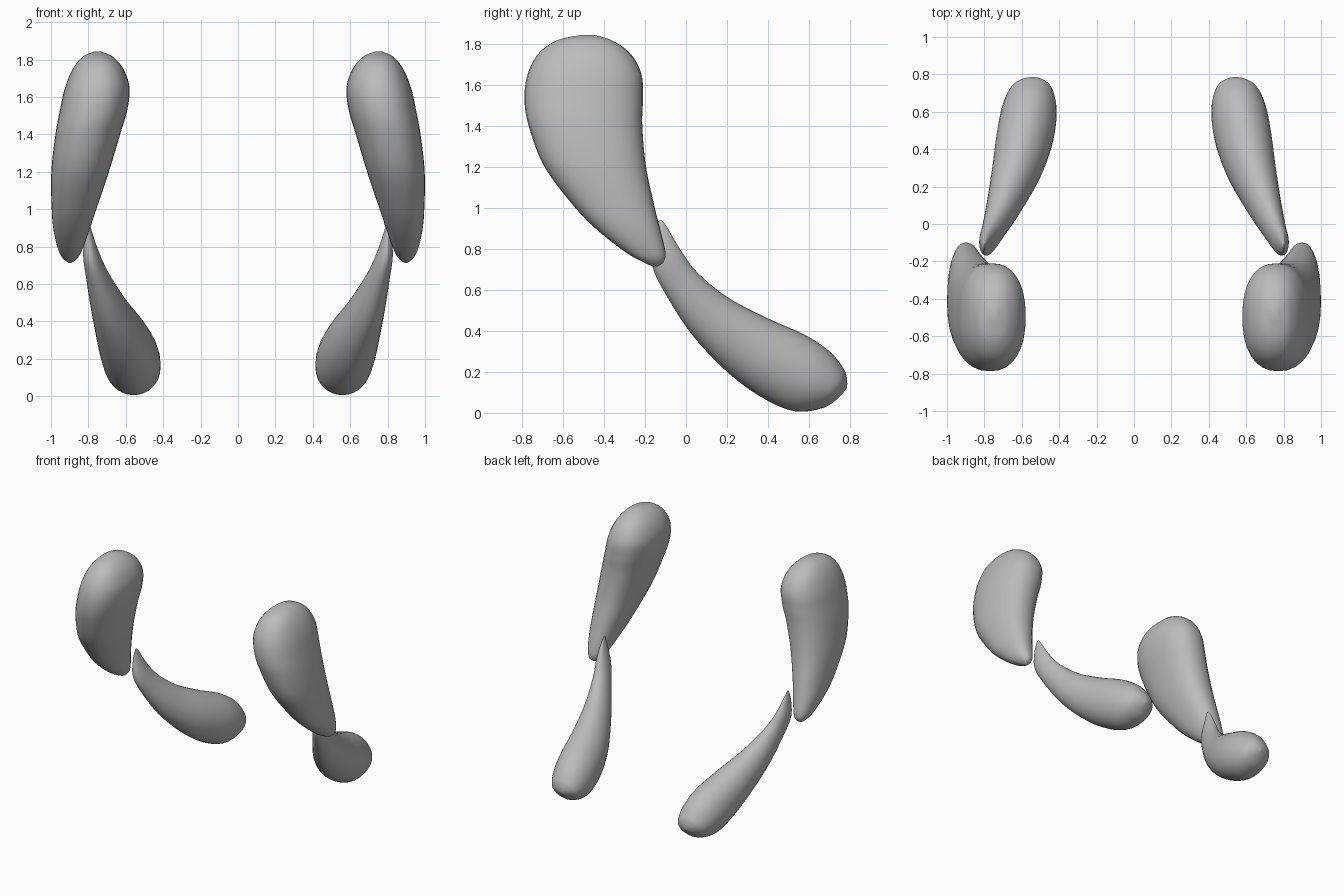
import bpy
import bmesh
from math import cos, sin, pi, copysign
from mathutils import Vector

default_cube = bpy.data.objects.get("Cube")
if default_cube:
    bpy.data.objects.remove(default_cube, do_unlink=True)

SIDES = 32
STEPS = 6

# One plain grey for everything
grey = bpy.data.materials.new("neutral grey")
grey.use_nodes = True
colour = (0.5, 0.5, 0.5, 1)
grey.diffuse_color = colour
grey.node_tree.nodes["Principled BSDF"].inputs["Base Color"].default_value = colour

# Cross-sections: first edge (y, z), opposite edge (y, z), inner x, outer x
UPPER = [
    (-.45, 1.842, -.51, 1.842, .73, .77),
    (-.36, 1.815, -.63, 1.815, .67, .83),
    (-.27, 1.75, -.72, 1.75, .613, .883),
    (-.217, 1.65, -.772, 1.65, .58, .925),
    (-.21, 1.53, -.787, 1.53, .592, .952),
    (-.213, 1.4, -.767, 1.4, .63, .976),
    (-.195, 1.2, -.69, 1.2, .69, .998),
    (-.152, 1, -.54, 1, .757, .996),
    (-.122, .88, -.42, .88, .797, .985),
    (-.1, .78, -.29, .78, .834, .96),
    (-.11, .735, -.21, .735, .86, .935),
    (-.14, .713, -.16, .713, .89, .905),
]
LOWER = [
    (-.12, .94, -.135, .935, .797, .803),
    (-.095, .91, -.16, .85, .783, .815),
    (-.03, .8, -.165, .72, .742, .828),
    (.05, .69, -.1, .58, .685, .812),
    (.2, .565, .03, .38, .588, .786),
    (.4, .46, .2, .2, .485, .758),
    (.58, .38, .37, .075, .427, .735),
    (.7, .3, .53, .008, .414, .707),
    (.765, .22, .67, .025, .437, .664),
    (.783, .175, .745, .075, .48, .61),
    (.786, .14, .783, .12, .53, .55),
]


def smooth_sections(sections):
    """Catmull-Rom interpolation through the cross-sections."""
    pts = [Vector(s) for s in sections]
    pts = [pts[0]] + pts + [pts[-1]]
    result = []
    for p, q, r, s in zip(pts, pts[1:], pts[2:], pts[3:]):
        for i in range(STEPS):
            t = i / STEPS
            result.append(q + (r - p) * (t / 2)
                          + (p * 2 - q * 5 + r * 4 - s) * (t * t / 2)
                          + (q * 3 - p - r * 3 + s) * (t ** 3 / 2))
    return result + [pts[-1]]


def rounded(value, power):
    return copysign(abs(value) ** power, value)


def loft(name, sections, side, power):
    """Skin a closed, smooth lobe over rounded cross-sections."""
    bm = bmesh.new()
    rings = []
    for ya, za, yb, zb, x_in, x_out in smooth_sections(sections):
        middle = Vector(((x_in + x_out) / 2, (ya + yb) / 2, (za + zb) / 2))
        across = Vector(((x_out - x_in) / 2, 0, 0))
        along = Vector((0, (ya - yb) / 2, (za - zb) / 2))
        ring = []
        for k in range(SIDES):
            angle = 2 * pi * k / SIDES
            point = (middle + across * rounded(cos(angle), power)
                     + along * rounded(sin(angle), power))
            point.x *= side
            ring.append(bm.verts.new(point))
        rings.append(ring)
    for a, b in zip(rings, rings[1:]):
        for k in range(SIDES):
            n = (k + 1) % SIDES
            bm.faces.new((a[k], a[n], b[n], b[k]))
    bm.faces.new(rings[0])
    bm.faces.new(rings[-1])
    bmesh.ops.recalc_face_normals(bm, faces=bm.faces)
    for face in bm.faces:
        face.smooth = True
    mesh = bpy.data.meshes.new(name)
    bm.to_mesh(mesh)
    bm.free()
    mesh.materials.append(grey)
    obj = bpy.data.objects.new(name, mesh)
    bpy.context.collection.objects.link(obj)
    return obj


# A mirrored pair of upper and lower teardrop lobes
for label, side in (("left", 1), ("right", -1)):
    loft(label + "_upper_lobe", UPPER, side, 0.87)
    loft(label + "_lower_lobe", LOWER, side, 1)
